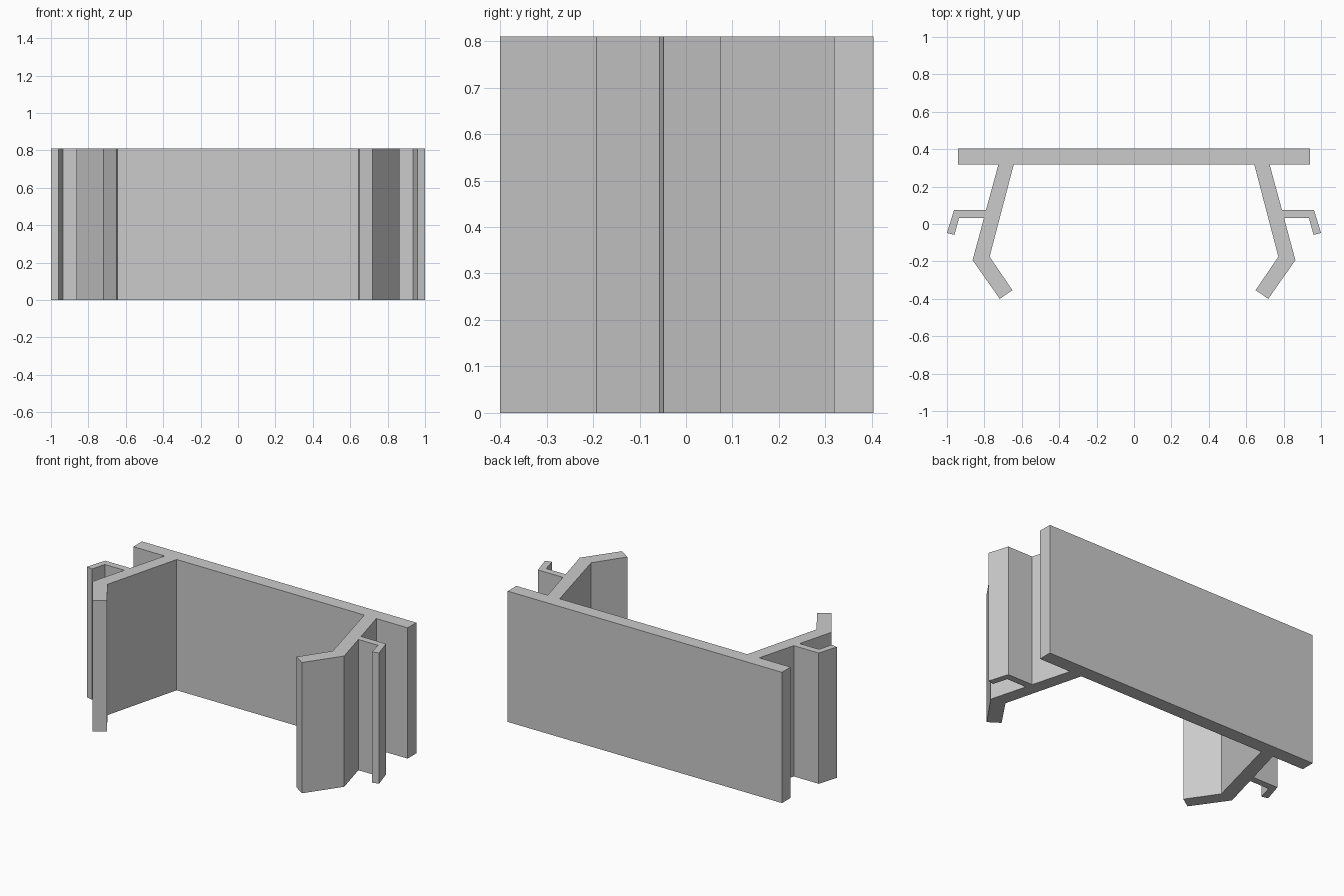
import bpy
import bmesh

cube = bpy.data.objects.get("Cube")
if cube:
    bpy.data.objects.remove(cube, do_unlink=True)

HEIGHT = 0.81

grey = bpy.data.materials.new("plain_grey")
grey.use_nodes = True
colour = (0.6, 0.6, 0.6, 1)
grey.diffuse_color = colour
grey.node_tree.nodes["Principled BSDF"].inputs["Base Color"].default_value = colour

# Left half of the cross-section, from the back plate round to the inner corner
plate_end = [(0.94, 0.403), (0.94, 0.318), (0.725, 0.318)]
side_hook = [(0.791, 0.075), (0.962, 0.075), (1.0, -0.048),
             (0.96, -0.058), (0.935, 0.033), (0.802, 0.033)]
bent_leg = [(0.863, -0.193), (0.718, -0.4), (0.65, -0.354),
            (0.772, -0.175), (0.643, 0.318)]
half = plate_end + side_hook + bent_leg
outline = half + [(-x, y) for x, y in reversed(half)]

# Extrude the closed outline upwards as one continuous rail
bm = bmesh.new()
base = bm.faces.new([bm.verts.new((x, y, 0)) for x, y in outline])
extruded = bmesh.ops.extrude_face_region(bm, geom=[base], use_keep_orig=True)
top_verts = [v for v in extruded["geom"] if isinstance(v, bmesh.types.BMVert)]
bmesh.ops.translate(bm, verts=top_verts, vec=(0, 0, HEIGHT))
bmesh.ops.recalc_face_normals(bm, faces=bm.faces)

mesh = bpy.data.meshes.new("channel_rail")
bm.to_mesh(mesh)
bm.free()
mesh.materials.append(grey)
rail = bpy.data.objects.new("channel_rail", mesh)
bpy.context.collection.objects.link(rail)
